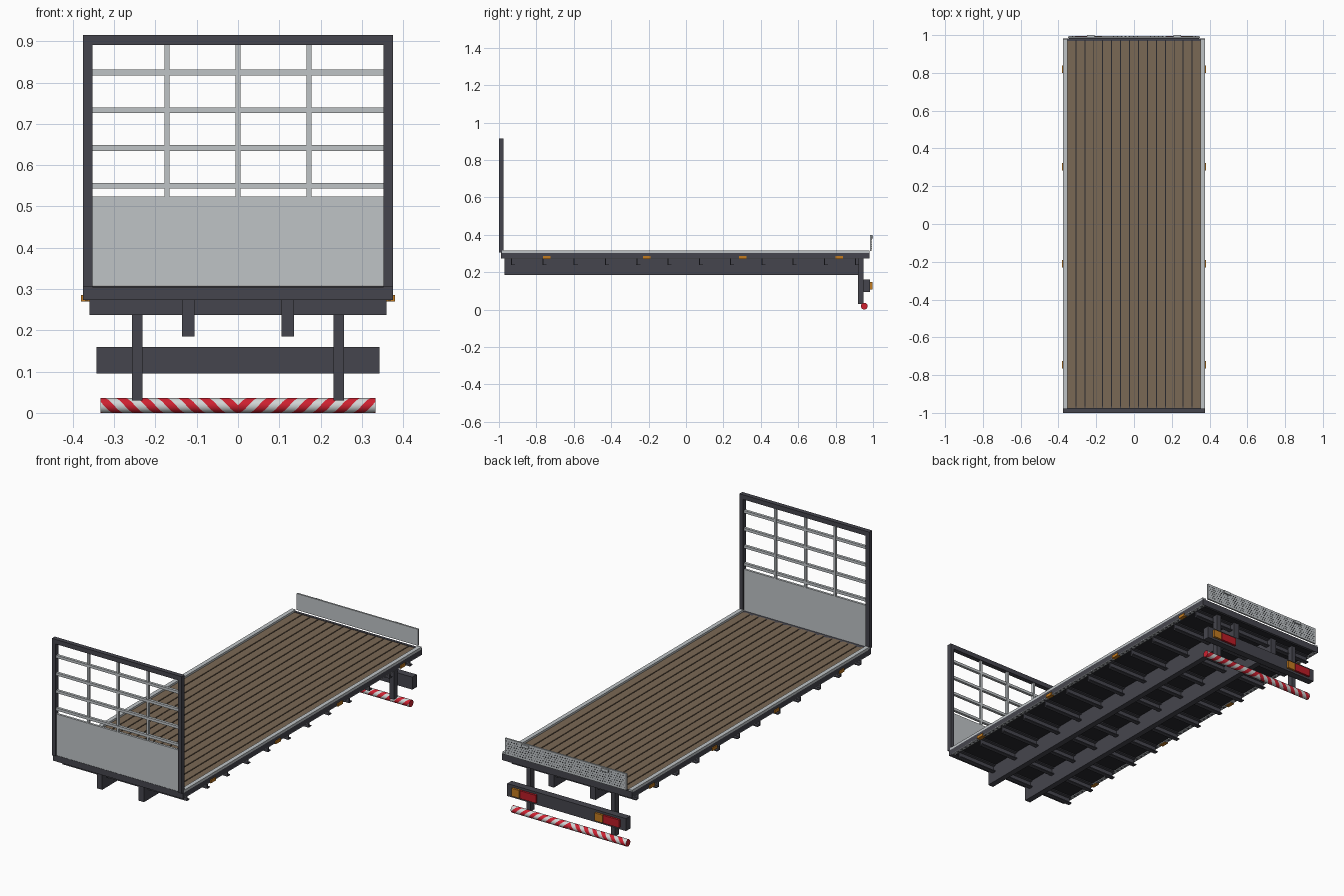
import bpy, bmesh
from math import sin, cos, tau

cube = bpy.data.objects.get("Cube")
if cube:
    bpy.data.objects.remove(cube, do_unlink=True)


def material(name, rgb, rough=0.6):
    m = bpy.data.materials.new(name)
    m.use_nodes = True
    m.diffuse_color = (*rgb, 1)
    node = m.node_tree.nodes["Principled BSDF"]
    node.inputs["Base Color"].default_value = (*rgb, 1)
    node.inputs["Roughness"].default_value = rough
    return m


STEEL = material("dark steel", (0.06, 0.06, 0.075))
ALU = material("light aluminium", (0.52, 0.55, 0.565))
WOOD = material("brown planks", (0.195, 0.138, 0.09))
BLACK = material("underside black", (0.022, 0.022, 0.026))
AMBER = material("amber lamp", (0.55, 0.2, 0.015))
RED = material("red lamp", (0.5, 0.012, 0.02))
STRIPE = material("warning red", (0.62, 0.015, 0.03))
WHITE = material("warning white", (0.64, 0.67, 0.67))


def finish(name, bm, *mats):
    mesh = bpy.data.meshes.new(name)
    bm.normal_update()
    bm.to_mesh(mesh)
    bm.free()
    for m in mats:
        mesh.materials.append(m)
    ob = bpy.data.objects.new(name, mesh)
    bpy.context.collection.objects.link(ob)
    return ob


def boxes(name, mat, *spans):
    """One object out of boxes, each given as (x0, x1), (y0, y1), (z0, z1)."""
    bm = bmesh.new()
    for span in spans:
        new = bmesh.ops.create_cube(bm, size=1)["verts"]
        for v in new:
            for i, (lo, hi) in enumerate(span):
                v.co[i] = lo + (v.co[i] + 0.5) * (hi - lo)
    return finish(name, bm, mat)


def around(c, w):
    return (c - w / 2, c + w / 2)


def both(span):
    """A box and its mirror image across x = 0."""
    (a, b), y, z = span
    return [span, ((-b, -a), y, z)]


W = 0.375            # half width
DECK = 0.305         # top of planks
LENGTH = (-0.983, 0.98)

# Deck planks, with dark gaps showing the sheet below
N = 15
pitch = 0.71 / N
boxes("deck_planks", WOOD, *[(around((i - N // 2) * pitch, pitch - 0.005),
                              (-0.975, 0.968), (0.285, DECK)) for i in range(N)])
boxes("deck_underside", BLACK, (around(0, 0.71), (-0.975, 0.97), (0.277, 0.298)))

# Edge rails
boxes("side_rails", STEEL, *both(((0.355, W), LENGTH, (0.276, 0.302))))
boxes("side_rail_caps", ALU, *both(((0.353, W), LENGTH, (0.302, 0.315))))
boxes("side_rail_lips", ALU, *both(((0.356, W), LENGTH, (0.273, 0.276))))
slots = []
for i in range(64):
    slots += both((around(0.366, 0.008), around(-0.96 + i * 0.0305, 0.014), (0.2725, 0.2735)))
boxes("lip_slots", STEEL, *slots)
boxes("front_rail", STEEL, (around(0, 2 * W), (-0.99, -0.965), (0.273, DECK)))
boxes("rear_rail", STEEL, (around(0, 2 * W), (0.968, 0.982), (0.273, DECK + 0.002)))

# Headboard frame, sheet and open grid
boxes("headboard_frame", STEEL,
      *both(((W - 0.022, W), (-1, -0.976), (DECK, 0.915))),
      (around(0, 2 * W - 0.044), (-1, -0.976), (0.891, 0.915)))
INNER = around(0, 2 * W - 0.044)
boxes("headboard_sheet", ALU, (INNER, (-0.994, -0.982), (0.308, 0.524)))
boxes("headboard_bars", ALU, *[(INNER, (-0.996, -0.982), around(0.55 + i * 0.0915, 0.014))
                               for i in range(4)])
boxes("headboard_uprights", ALU, *[(around(x, 0.012), (-0.993, -0.98), (0.524, 0.891))
                                   for x in (-0.172, 0, 0.172)])

# Chassis beams and channel-shaped cross members
boxes("chassis_beams", STEEL, *both(((0.105, 0.136), (-0.97, 0.94), (0.185, 0.277))))
channels = []
for i in range(12):
    y = -0.925 + i * 0.1672
    span = around(0, 0.72)
    channels += [(span, (y - 0.01, y - 0.004), (0.237, 0.277)),
                 (span, (y - 0.01, y + 0.012), (0.237, 0.242)),
                 (span, (y - 0.01, y + 0.012), (0.272, 0.277))]
boxes("cross_members", STEEL, *channels)

# Amber side markers
marks = []
for y in (-0.745, -0.21, 0.303, 0.82):
    marks += both(((0.36, 0.38), around(y, 0.04), (0.27, 0.286)))
boxes("side_markers", AMBER, *marks)

# Tailboard with pressed dimples and hinge catches
boxes("tailboard", ALU, (around(0, 0.7), (0.984, 0.993), (0.312, 0.398)))
boxes("tailboard_dimples", STEEL,
      *[(around((i - 24) * 0.014 + (j % 2) * 0.007 - 0.003, 0.004), (0.9925, 0.9945),
         around(0.325 + j * 0.012, 0.004)) for i in range(49) for j in range(6)])
boxes("tailboard_catches", ALU, *both((around(0.23, 0.04), (0.99, 1), (0.38, 0.395))))

# Rear underrun legs, light bar and lamps
boxes("rear_legs", STEEL, *both((around(0.244, 0.025), (0.92, 0.95), (0.03, 0.275))))
boxes("light_bar", STEEL, (around(0, 0.686), (0.948, 0.985), (0.095, 0.16)))
LAMP_Y, LAMP_Z = (0.98, 0.996), (0.107, 0.148)
boxes("tail_lamps", RED, *[(x, LAMP_Y, LAMP_Z) for x in ((0.17, 0.262), (-0.31, -0.218))])
boxes("turn_lamps", AMBER, *[(x, LAMP_Y, LAMP_Z) for x in ((0.266, 0.31), (-0.214, -0.17))])


# Striped underrun tube: spiral bands mirrored at the middle
def striped_tube(half, radius, y, z, band, sides=24):
    bm = bmesh.new()

    def point(k, j, side):
        a = tau * j / sides
        x = min(max((k + 4 * j / sides) * band, 0), half)
        return bm.verts.new((side * x, y - radius * cos(a), z + radius * sin(a)))

    for side in (1, -1):
        for k in range(-5, int(half / band) + 2):
            for j in range(sides):
                quad = [point(k, j, side), point(k + 1, j, side),
                        point(k + 1, j + 1, side), point(k, j + 1, side)]
                xs = [abs(v.co.x) for v in quad]
                if max(xs) - min(xs) < 1e-5:
                    for v in quad:
                        bm.verts.remove(v)
                    continue
                face = bm.faces.new(quad if side < 0 else quad[::-1])
                face.material_index = k % 2
                face.smooth = True
        cap = [bm.verts.new((side * half, y - radius * cos(tau * j / sides),
                             z + radius * sin(tau * j / sides))) for j in range(sides)]
        bm.faces.new(cap)
    bmesh.ops.remove_doubles(bm, verts=bm.verts, dist=1e-5)
    bmesh.ops.recalc_face_normals(bm, faces=bm.faces)
    return finish("underrun_tube", bm, STRIPE, WHITE)


striped_tube(0.333, 0.018, 0.953, 0.018, 0.025)
